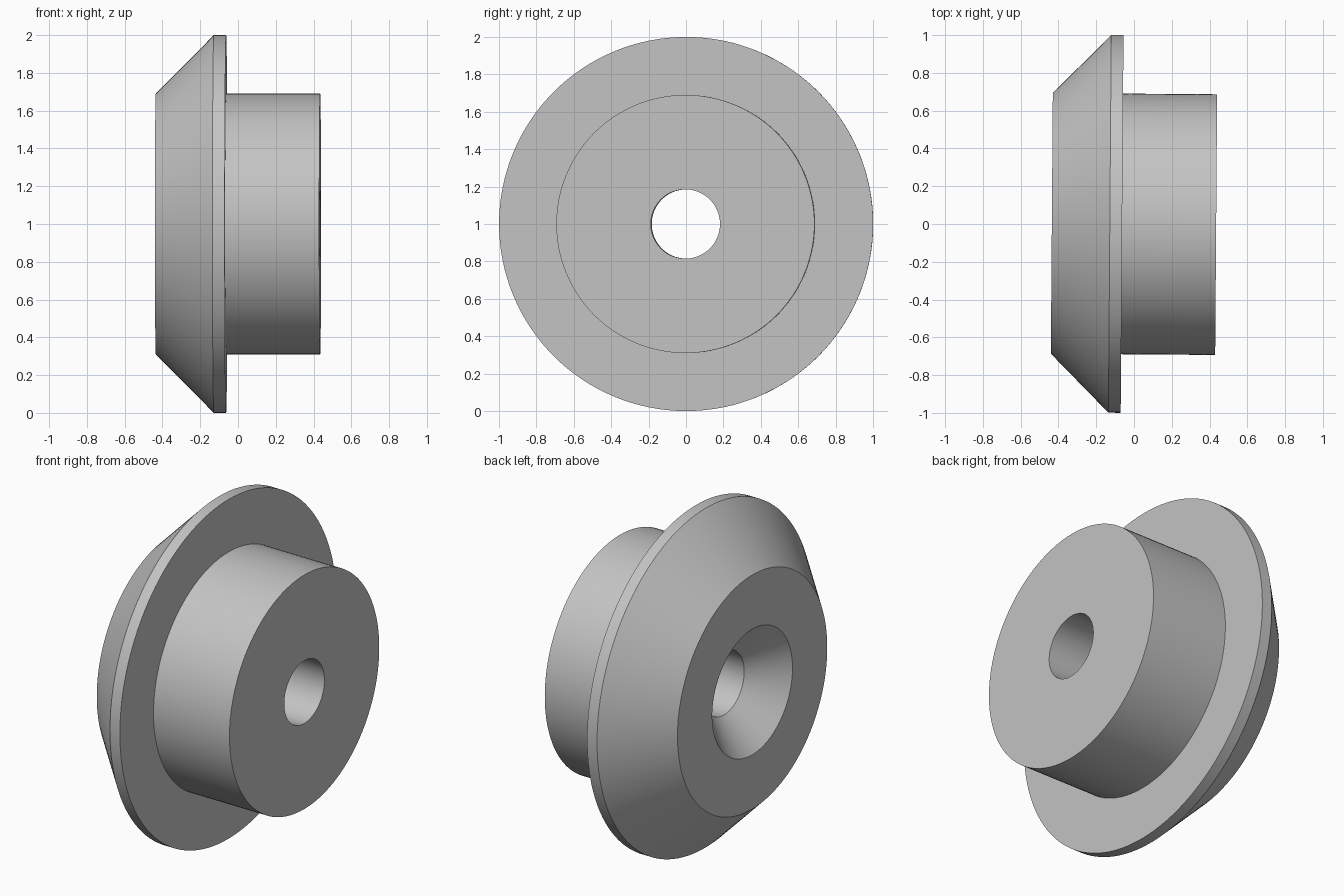
import bpy, bmesh, math
from mathutils import Matrix, Vector

cube = bpy.data.objects.get("Cube")
if cube:
    bpy.data.objects.remove(cube)

# Plain grey material
grey = bpy.data.materials.new("plain_grey")
grey.use_nodes = True
colour = (0.55, 0.55, 0.55, 1)
grey.diffuse_color = colour
grey.node_tree.nodes["Principled BSDF"].inputs["Base Color"].default_value = colour

# Closed section as (x, radius): countersink, bevelled flange, hub, bore
PROFILE = [(-0.25, 0.185), (-0.435, 0.37), (-0.435, 0.69), (-0.128, 1.0),
           (-0.063, 1.0), (-0.063, 0.69), (0.435, 0.69), (0.435, 0.185)]
SEGMENTS = 128

# Flanged bushing: one ring of vertices per section point, bridged in a loop
bm = bmesh.new()
angles = [2 * math.pi * i / SEGMENTS for i in range(SEGMENTS)]
rings = [[bm.verts.new((x, r * math.cos(a), r * math.sin(a))) for a in angles]
         for x, r in PROFILE]
for k, ring in enumerate(rings):
    following = rings[(k + 1) % len(rings)]
    for i in range(SEGMENTS):
        j = (i + 1) % SEGMENTS
        bm.faces.new((ring[i], ring[j], following[j], following[i]))
bmesh.ops.recalc_face_normals(bm, faces=bm.faces)

# Slight turn about the vertical axis, then stand on the ground
bm.transform(Matrix.Translation(Vector((0, 0, 1))) @ Matrix.Rotation(-0.0075, 4, "Z"))

mesh = bpy.data.meshes.new("flanged_bushing")
bm.to_mesh(mesh)
bm.free()
mesh.materials.append(grey)
bushing = bpy.data.objects.new("flanged_bushing", mesh)
bpy.context.collection.objects.link(bushing)

bpy.ops.object.select_all(action="DESELECT")
bushing.select_set(True)
bpy.context.view_layer.objects.active = bushing
bpy.ops.object.shade_smooth_by_angle(angle=math.radians(30))
